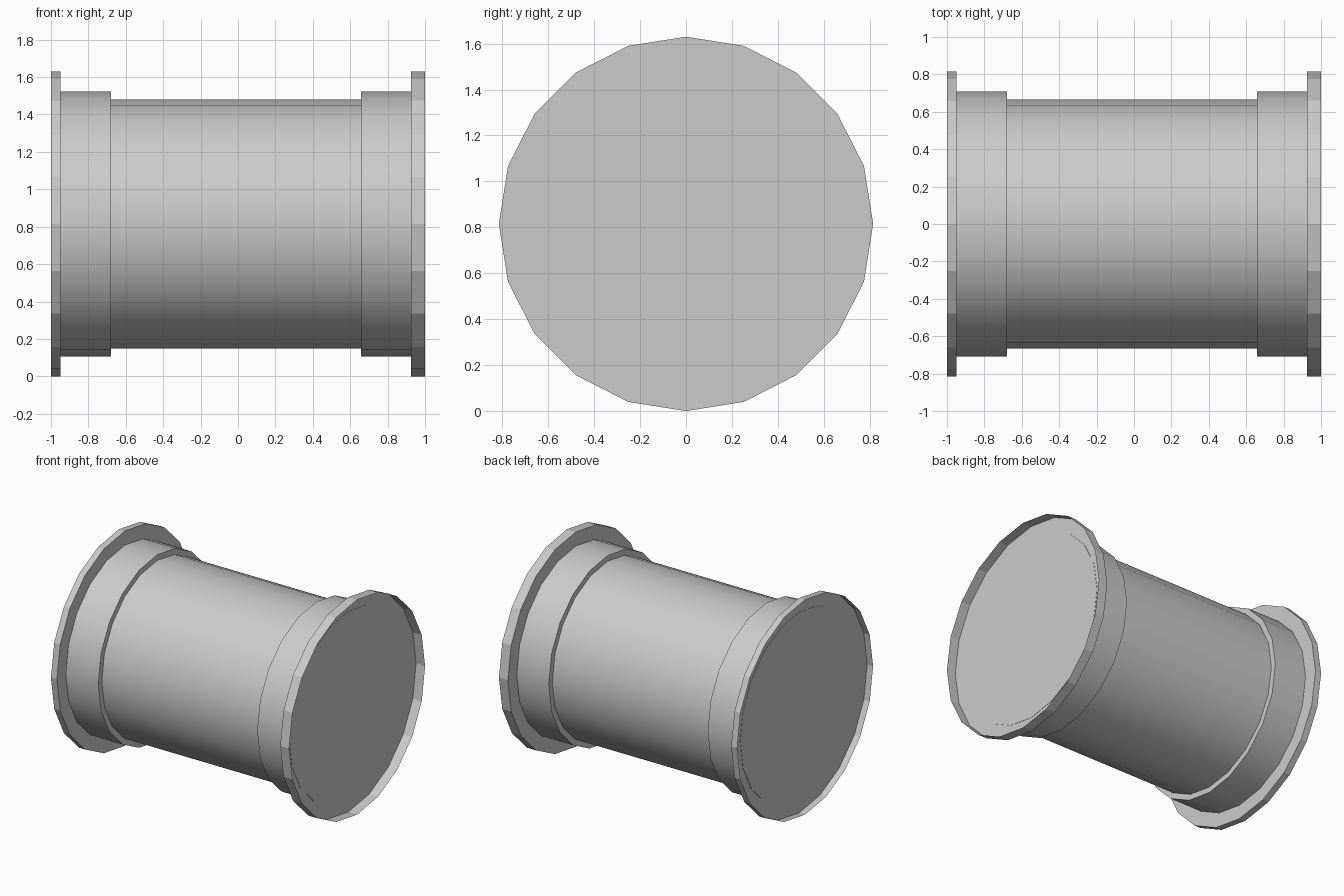
import bpy, bmesh, math

if "Cube" in bpy.data.objects:
    bpy.data.objects.remove(bpy.data.objects["Cube"])

SIDES = 20
AXIS_Z = 0.815


def drum(name, x0, x1, radius, smooth, open_side=0):
    """20-sided cylinder along x; open_side -1 or 1 drops the cap at that end."""
    bpy.ops.mesh.primitive_cylinder_add(
        vertices=SIDES, radius=radius, depth=x1 - x0,
        location=((x0 + x1) / 2, 0, AXIS_Z), rotation=(0, math.pi / 2, 0))
    obj = bpy.context.object
    obj.name = name
    bpy.ops.object.transform_apply(location=False, rotation=True, scale=True)
    if open_side:
        bm = bmesh.new()
        bm.from_mesh(obj.data)
        bm.normal_update()
        caps = [f for f in bm.faces if f.normal.x * open_side > 0.9]
        bmesh.ops.delete(bm, geom=caps, context='FACES_ONLY')
        bm.to_mesh(obj.data)
        bm.free()
    if smooth:
        bpy.ops.object.shade_smooth_by_angle(angle=math.radians(30))
    return obj


# Main barrel
drum("barrel", -0.678, 0.657, 0.665, True)

# Collars, ending just proud of the recessed flange discs
drum("left_collar", -0.952, -0.678, 0.708, True)
drum("right_collar", 0.657, 0.927, 0.708, True)

# End flanges: shallow thin-walled dishes opening outwards
drum("left_flange", -1.0, -0.95, 0.815, False, open_side=-1)
drum("right_flange", 0.925, 1.0, 0.815, False, open_side=1)
